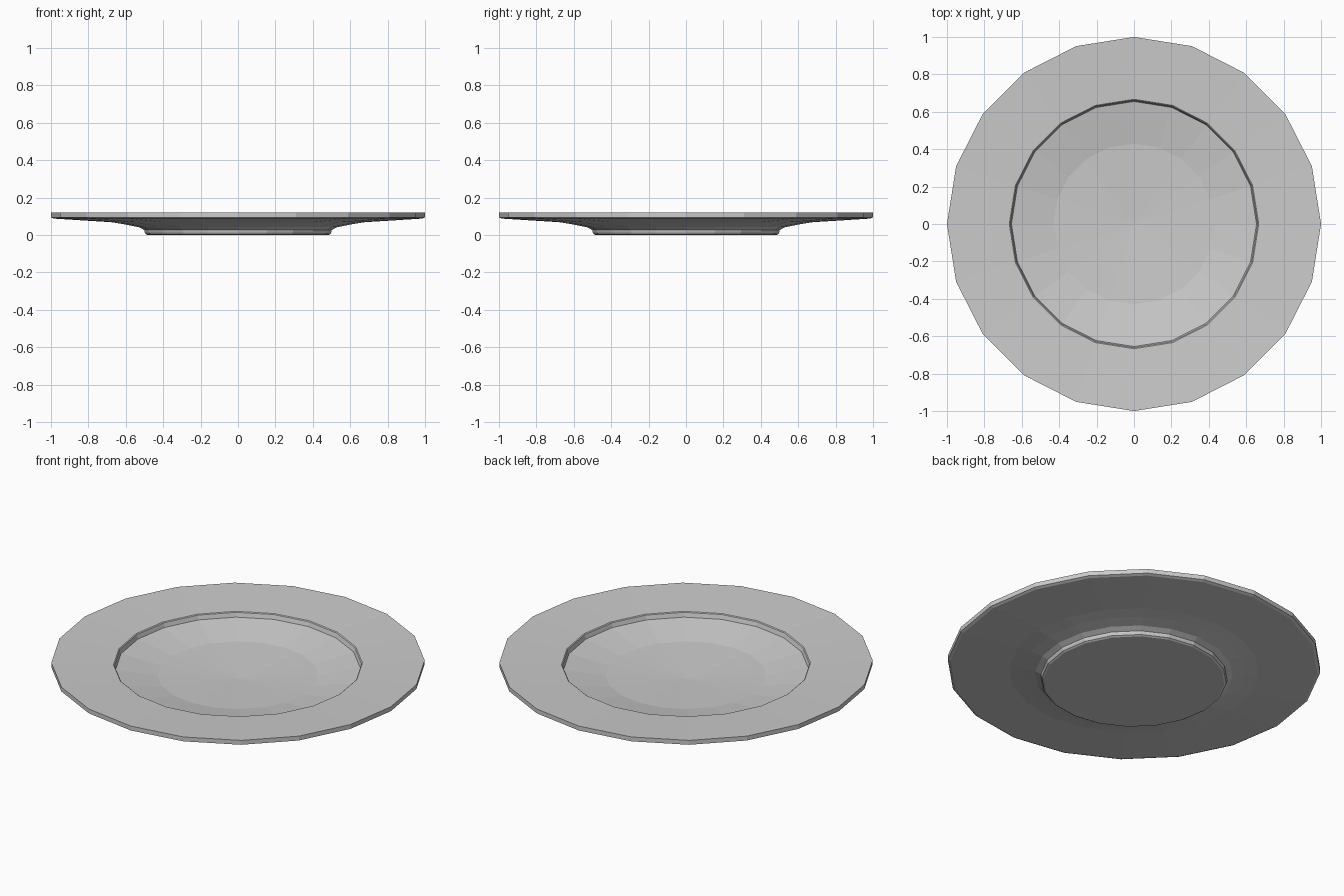
import bpy, bmesh, math

if "Cube" in bpy.data.objects:
    bpy.data.objects.remove(bpy.data.objects["Cube"])

SIDES = 20
# (radius, height) from the underside centre, round the rim, to the top centre
PROFILE = [
    (0, 0), (0.485, 0), (0.495, 0.006), (0.50, 0.018), (0.50, 0.026),
    (0.53, 0.042), (0.60, 0.056), (0.67, 0.068),
    (0.985, 0.088), (1.0, 0.095), (1.0, 0.121),
    (0.667, 0.107), (0.662, 0.103), (0.655, 0.078),
    (0.43, 0.04), (0, 0.022),
]

# Plate: profile lathed round z
bm = bmesh.new()
rings = []
for r, z in PROFILE:
    n = SIDES if r else 1
    rings.append([bm.verts.new((r * math.cos(2 * math.pi * i / SIDES),
                                r * math.sin(2 * math.pi * i / SIDES), z))
                  for i in range(n)])
for a, b in zip(rings, rings[1:]):
    for i in range(SIDES):
        j = (i + 1) % SIDES
        quad = [a[i % len(a)], a[j % len(a)], b[j % len(b)], b[i % len(b)]]
        bm.faces.new(list(dict.fromkeys(quad)))
bmesh.ops.recalc_face_normals(bm, faces=bm.faces)

mesh = bpy.data.meshes.new("plate")
bm.to_mesh(mesh)
bm.free()
plate = bpy.data.objects.new("plate", mesh)
bpy.context.collection.objects.link(plate)
